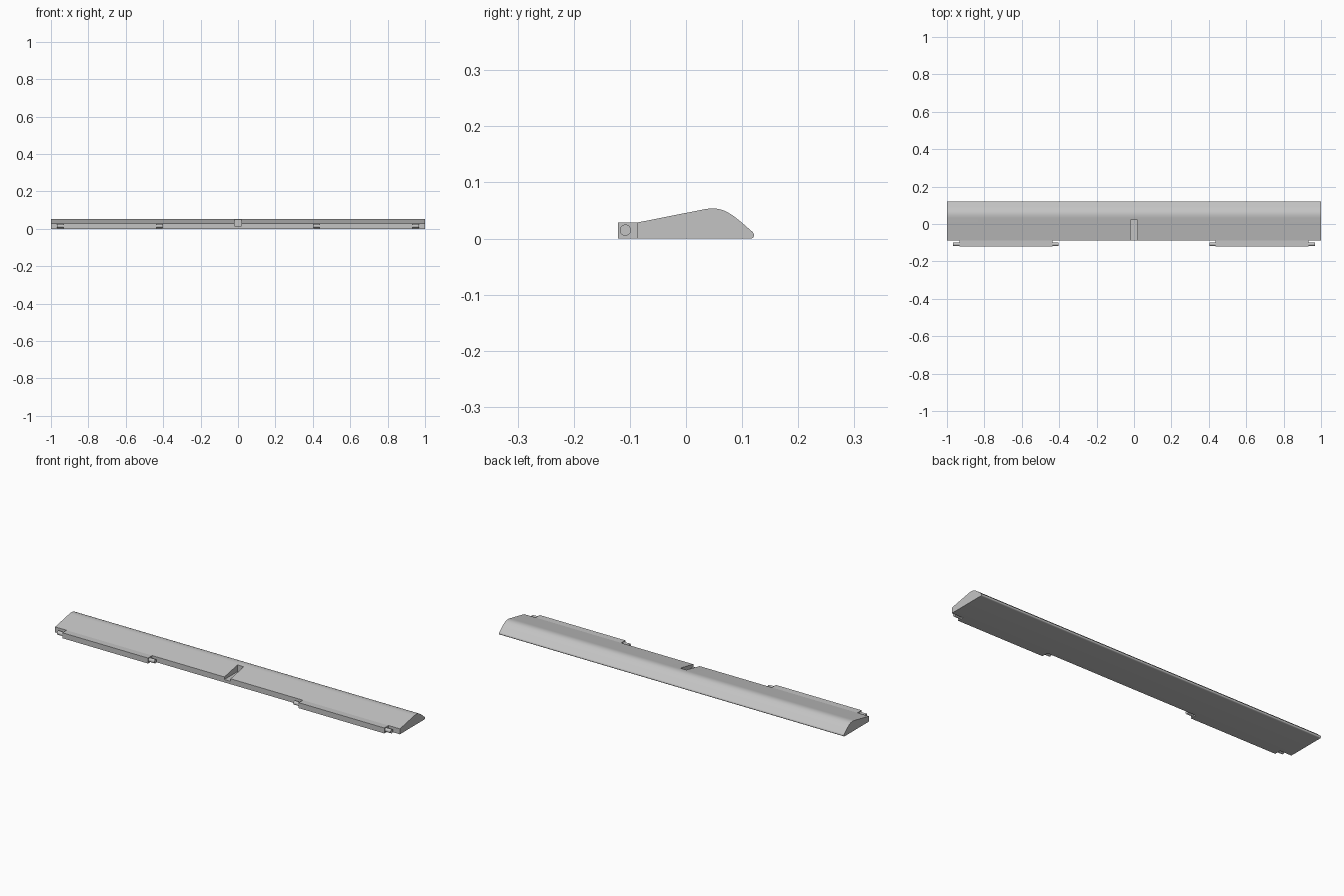
import bpy
import bmesh
import math
from mathutils import Vector, Matrix
from mathutils.geometry import interpolate_bezier

cube = bpy.data.objects.get("Cube")
if cube:
    bpy.data.objects.remove(cube, do_unlink=True)

grey = bpy.data.materials.new("plain grey")
grey.use_nodes = True
COLOUR = (0.55, 0.55, 0.55, 1)
grey.diffuse_color = COLOUR
grey.node_tree.nodes["Principled BSDF"].inputs["Base Color"].default_value = COLOUR


def finish(name, bm):
    bmesh.ops.recalc_face_normals(bm, faces=bm.faces)
    mesh = bpy.data.meshes.new(name)
    bm.to_mesh(mesh)
    bm.free()
    mesh.materials.append(grey)
    obj = bpy.data.objects.new(name, mesh)
    bpy.context.collection.objects.link(obj)
    return obj


def box(name, lo, hi):
    bm = bmesh.new()
    lo, hi = Vector(lo), Vector(hi)
    size = Matrix.Diagonal((*(hi - lo), 1))
    bmesh.ops.create_cube(bm, size=1, matrix=Matrix.Translation((lo + hi) / 2) @ size)
    return finish(name, bm)


def smooth(obj):
    bpy.ops.object.select_all(action="DESELECT")
    obj.select_set(True)
    bpy.context.view_layer.objects.active = obj
    bpy.ops.object.shade_smooth_by_angle(angle=math.radians(30))


def bezier(a, b, c, d, steps):
    return [tuple(p) for p in interpolate_bezier(*map(Vector, (a, b, c, d)), steps)]


# Wing profile in (y, z): flat front and base, sloped top, rounded back
FRONT, EDGE = -0.087, 0.0286
crest, shoulder, nose, heel = (0.03, 0.0517), (0.07, 0.049), (0.118, 0.0125), (0.114, 0)
profile = [(FRONT, 0), (FRONT, EDGE)]
profile += bezier(crest, (0.045, 0.0547), (0.058, 0.0545), shoulder, 10)
profile += bezier(shoulder, (0.088, 0.0405), (0.105, 0.023), nose, 10)[1:]
profile += bezier(nose, (0.1235, 0.0075), (0.122, 0), heel, 8)[1:]

# Wing: the profile swept along the full span
bm = bmesh.new()
face = bm.faces.new([bm.verts.new((-1, y, z)) for y, z in profile])
swept = bmesh.ops.extrude_face_region(bm, geom=[face], use_keep_orig=True)
moved = [v for v in swept["geom"] if isinstance(v, bmesh.types.BMVert)]
bmesh.ops.translate(bm, vec=(2, 0, 0), verts=moved)
wing = finish("wing", bm)

# Notch in the middle of the front edge
cutter = box("notch_cutter", (-0.018, -0.2, 0.015), (0.018, 0.022, 0.1))
cutter.hide_render = True
notch = wing.modifiers.new("notch", "BOOLEAN")
notch.operation = "DIFFERENCE"
notch.solver = "EXACT"
notch.object = cutter
bpy.context.view_layer.objects.active = wing
bpy.ops.object.modifier_apply(modifier="notch")
bpy.data.objects.remove(cutter, do_unlink=True)
smooth(wing)

# Hinge blocks on the front edge, each with a round pin at both ends
for side, sign in (("left", 1), ("right", -1)):
    ends = sorted((0.437 * sign, 0.934 * sign))
    box(side + "_hinge_block", (ends[0], -0.1215, 0), (ends[1], FRONT, EDGE))
    for place, x in (("inner", 0.42), ("outer", 0.951)):
        bm = bmesh.new()
        spin = Matrix.Translation((x * sign, -0.108, 0.015)) @ Matrix.Rotation(math.pi / 2, 4, "Y")
        bmesh.ops.create_cone(bm, cap_ends=True, segments=32, radius1=0.01,
                              radius2=0.01, depth=0.034, matrix=spin)
        smooth(finish(f"{side}_{place}_hinge_pin", bm))
